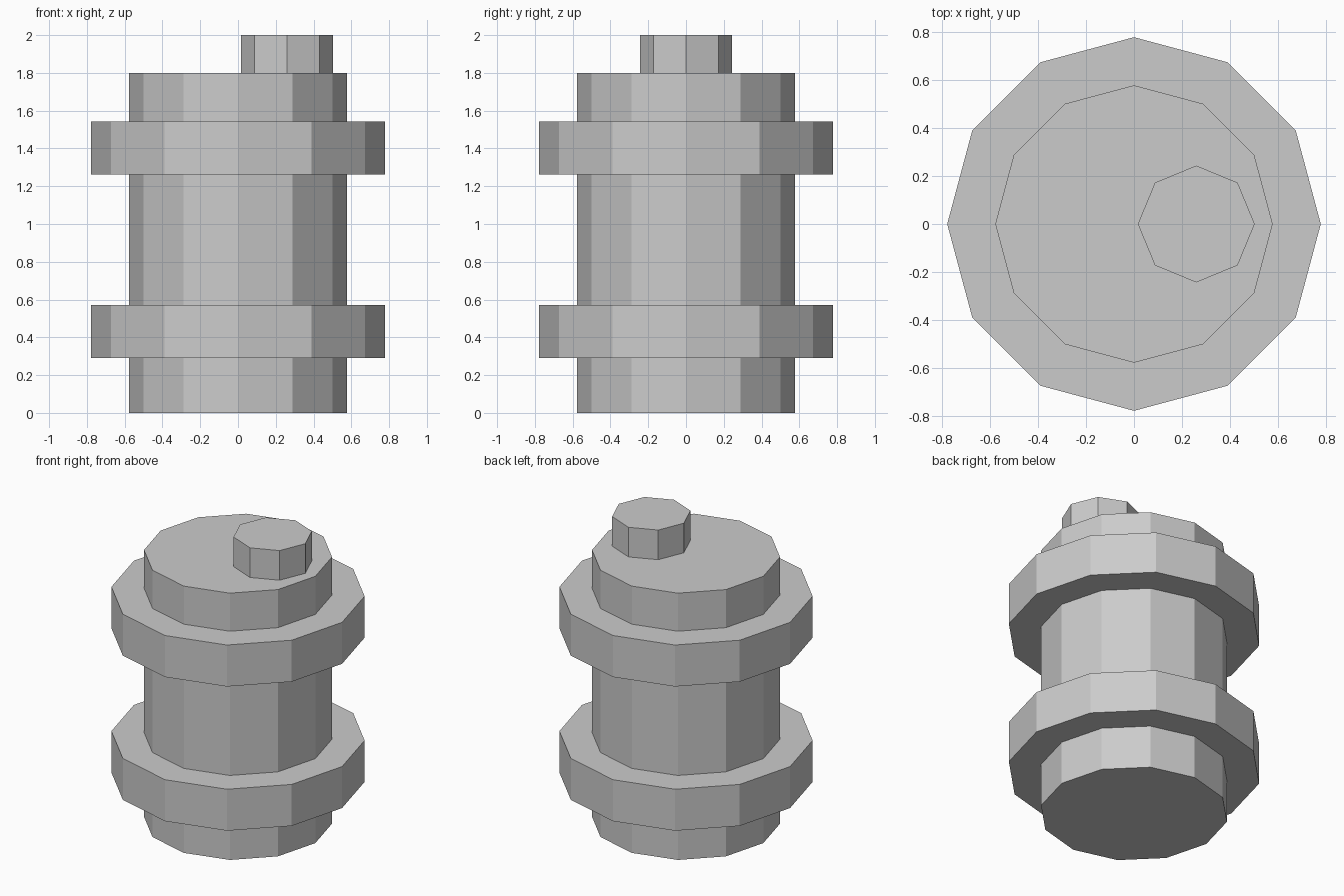
import bpy

if "Cube" in bpy.data.objects:
    bpy.data.objects.remove(bpy.data.objects["Cube"])


def cylinder(name, sides, radius, z_bottom, z_top, x=0.0):
    """Flat-shaded upright prism between two heights."""
    bpy.ops.mesh.primitive_cylinder_add(
        vertices=sides, radius=radius, depth=z_top - z_bottom,
        location=(x, 0, (z_bottom + z_top) / 2))
    obj = bpy.context.object
    obj.name = obj.data.name = name
    return obj


# Main drum
cylinder("barrel_body", 12, 0.577, 0.0, 1.8)

# Two protruding hoops
for name, z in (("lower_hoop", 0.29), ("upper_hoop", 1.263)):
    cylinder(name, 12, 0.777, z, z + 0.28)

# Off-centre filler cap, sunk slightly into the lid
cylinder("filler_cap", 8, 0.243, 1.77, 2.0, x=0.259)
